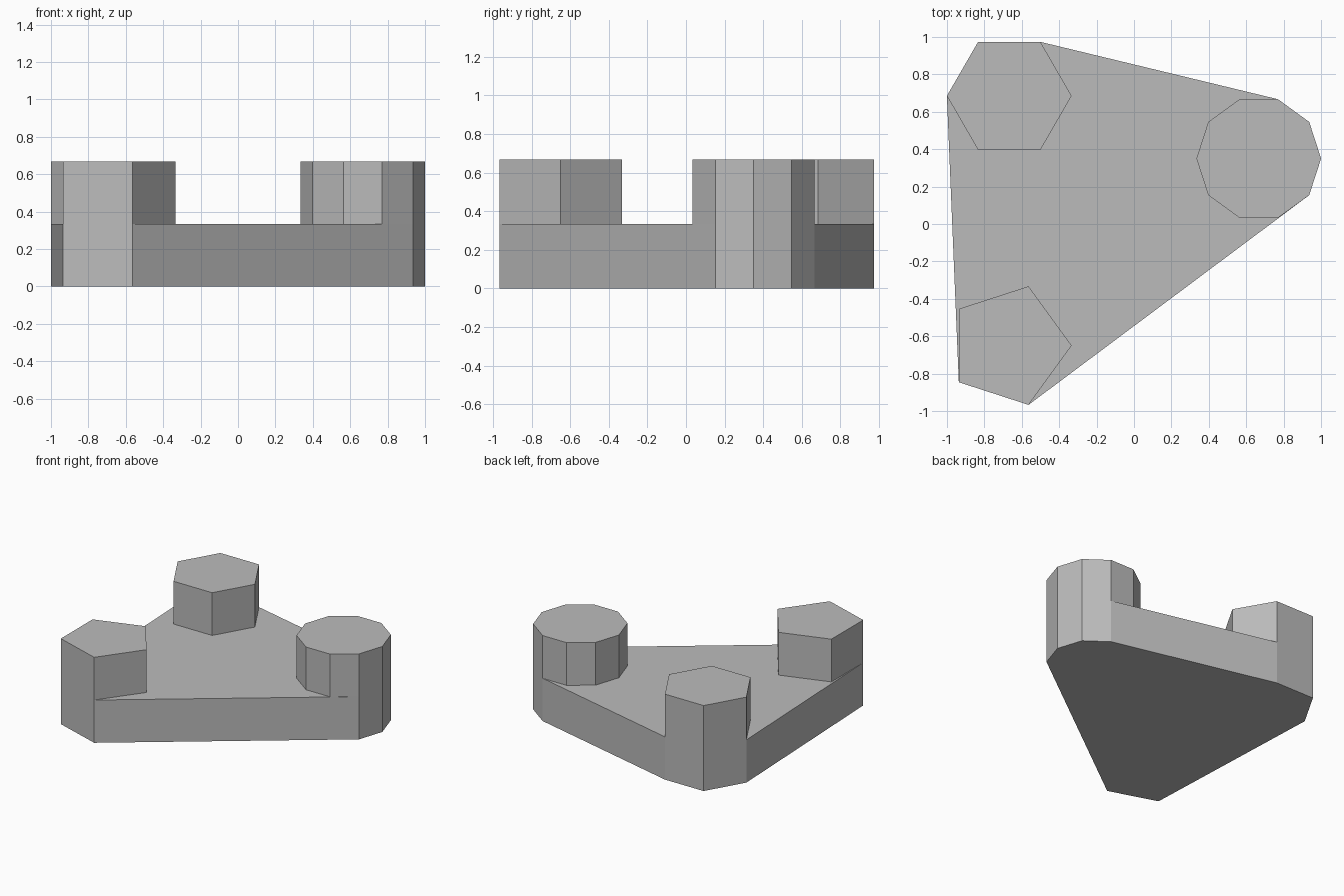
import bpy
import bmesh
from math import cos, sin, tau
from mathutils import Vector

cube = bpy.data.objects.get("Cube")
if cube:
    bpy.data.objects.remove(cube, do_unlink=True)

RADIUS = 1 / 3
STEP = 1 / 3      # slab thickness and post height above it

grey = bpy.data.materials.new("plain grey")
grey.use_nodes = True
colour = (0.5, 0.5, 0.5, 1)
grey.diffuse_color = colour
grey.node_tree.nodes["Principled BSDF"].inputs["Base Color"].default_value = colour


def polygon(centre, sides):
    """Corners of a regular polygon with its first corner towards +x."""
    return [Vector((centre[0] + RADIUS * cos(tau * i / sides),
                    centre[1] + RADIUS * sin(tau * i / sides))) for i in range(sides)]


def convex_outline(points):
    """Counter-clockwise convex outline around a set of flat points."""
    ordered = sorted(points, key=lambda p: (p.x, p.y))

    def chain(seq):
        out = []
        for p in seq:
            while len(out) > 1 and (out[-1] - out[-2]).cross(p - out[-2]) <= 1e-6:
                out.pop()
            out.append(p)
        return out[:-1]

    return chain(ordered) + chain(ordered[::-1])


def prism(name, outline, bottom, height):
    """Extrude a flat outline upwards into a solid part."""
    bm = bmesh.new()
    face = bm.faces.new([bm.verts.new((p.x, p.y, bottom)) for p in outline])
    top = bmesh.ops.extrude_face_region(bm, geom=[face], use_keep_orig=True)
    moved = [v for v in top["geom"] if isinstance(v, bmesh.types.BMVert)]
    bmesh.ops.translate(bm, verts=moved, vec=(0, 0, height))
    bmesh.ops.recalc_face_normals(bm, faces=bm.faces)
    mesh = bpy.data.meshes.new(name)
    bm.to_mesh(mesh)
    bm.free()
    mesh.materials.append(grey)
    obj = bpy.data.objects.new(name, mesh)
    bpy.context.collection.objects.link(obj)


# Three posts: five, six and ten sided
posts = {
    "five_sided_post": polygon((-0.667, -0.65), 5),
    "six_sided_post": polygon((-0.667, 0.685), 6),
    "ten_sided_post": polygon((0.667, 0.35), 10),
}
for name, outline in posts.items():
    prism(name, outline, STEP, STEP)

# Slab stretched around all the post footprints
prism("base_slab", convex_outline(sum(posts.values(), [])), 0, STEP)
